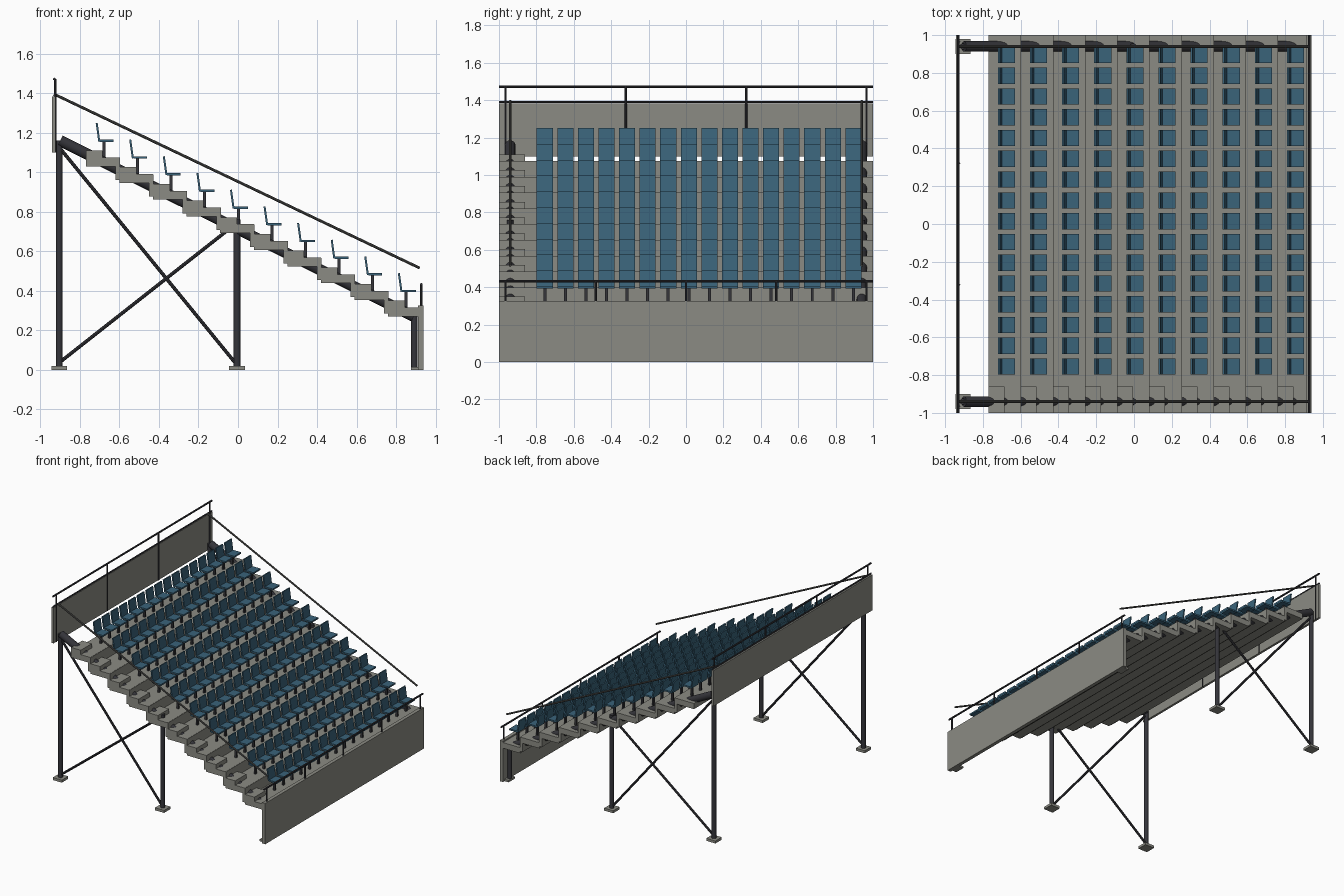
import bpy, bmesh, math
from mathutils import Vector, Matrix

if "Cube" in bpy.data.objects:
    bpy.data.objects.remove(bpy.data.objects["Cube"])


def material(name, rgb):
    m = bpy.data.materials.new(name)
    m.use_nodes = True
    m.diffuse_color = (*rgb, 1)
    m.node_tree.nodes["Principled BSDF"].inputs["Base Color"].default_value = (*rgb, 1)
    return m


CONCRETE = material("concrete grey", (0.26, 0.26, 0.23))
STEEL = material("dark steel", (0.035, 0.035, 0.042))
RAIL = material("rail grey", (0.09, 0.09, 0.085))
BLUE = material("seat blue", (0.042, 0.125, 0.195))


def box(bm, x0, x1, y0, y1, z0, z1, tilt=0):
    """Axis box from its limits, optionally tilted about y through its centre."""
    mat = (Matrix.Translation(((x0 + x1) / 2, (y0 + y1) / 2, (z0 + z1) / 2))
           @ Matrix.Rotation(tilt, 4, 'Y')
           @ Matrix.Diagonal((x1 - x0, y1 - y0, z1 - z0, 1)))
    bmesh.ops.create_cube(bm, size=1, matrix=mat)


def rod(bm, a, b, r, sides=16):
    """Round bar between two points."""
    a, b = Vector(a), Vector(b)
    rot = (b - a).to_track_quat('Z', 'Y').to_matrix().to_4x4()
    bmesh.ops.create_cone(bm, cap_ends=True, segments=sides, radius1=r, radius2=r,
                          depth=(b - a).length,
                          matrix=Matrix.Translation((a + b) / 2) @ rot)


def finish(bm, name, mat, smooth=False):
    me = bpy.data.meshes.new(name)
    bm.to_mesh(me)
    bm.free()
    me.materials.append(mat)
    ob = bpy.data.objects.new(name, me)
    bpy.context.collection.objects.link(ob)
    if smooth:
        bpy.ops.object.select_all(action='DESELECT')
        ob.select_set(True)
        bpy.context.view_layer.objects.active = ob
        bpy.ops.object.shade_smooth_by_angle(angle=math.radians(40))
    return ob


ROWS, RUN, RISE = 10, 0.17, 0.0845
TOP_X, TOP_Z = -0.77, 1.075
SEATS, PITCH, FIRST_Y = 16, 0.11, -0.755
SIDE = 0.94

# Terraces with nosing risers, and aisle half steps along one end
terrace, steps = bmesh.new(), bmesh.new()
for i in range(ROWS):
    x, z = TOP_X + i * RUN, TOP_Z - i * RISE
    box(terrace, x, x + RUN, -1, 1, z - 0.045, z)
    if i < ROWS - 1:
        box(terrace, x + RUN - 0.02, x + RUN + 0.003, -1, 1, z - RISE - 0.03, z - 0.001)
    box(steps, x, x + RUN / 2, -1, -0.86, z - 0.03, z + 0.035)
finish(terrace, "terraces", CONCRETE)
finish(steps, "aisle_steps", CONCRETE)

# Seats: pan, leaning back and pedestal
shells, legs = bmesh.new(), bmesh.new()
for i in range(ROWS):
    x, z = TOP_X + i * RUN, TOP_Z - i * RISE
    for j in range(SEATS):
        y = FIRST_Y + j * PITCH
        box(shells, x + 0.07, x + 0.14, y - 0.043, y + 0.043, z + 0.078, z + 0.09)
        box(shells, x + 0.056, x + 0.066, y - 0.043, y + 0.043, z + 0.08, z + 0.175, -0.14)
        box(legs, x + 0.084, x + 0.099, y - 0.008, y + 0.008, z - 0.005, z + 0.08)
finish(shells, "seat_shells", BLUE)
finish(legs, "seat_pedestals", STEEL)

# Parapet walls
walls = bmesh.new()
box(walls, -0.943, -0.925, -1, 1, 1.1, 1.383)
finish(walls, "rear_parapet", CONCRETE)
walls = bmesh.new()
box(walls, 0.912, 0.94, -1, 1, 0, 0.325)
finish(walls, "front_wall", CONCRETE)

# Frame on each side: columns, sloping girder, cross braces, footings and handrail
columns, girders, braces = bmesh.new(), bmesh.new(), bmesh.new()
feet, handrails = bmesh.new(), bmesh.new()
for y in (-SIDE, SIDE):
    for x, top in ((-0.905, 1.16), (-0.005, 0.76), (0.893, 0.28)):
        rod(columns, (x, y, 0.01), (x, y, top), 0.017)
    for x in (-0.905, -0.005):
        box(feet, x - 0.04, x + 0.04, y - 0.04, y + 0.04, 0, 0.02)
    box(feet, 0.875, 0.912, y - 0.04, y + 0.04, 0, 0.015)
    rod(girders, (-0.9, y, 1.16), (0.89, y, 0.27), 0.028)
    rod(braces, (-0.9, y, 1.12), (-0.01, y, 0.03), 0.009, 8)
    rod(braces, (-0.9, y, 0.04), (-0.01, y, 0.74), 0.009, 8)
    rod(handrails, (-0.93, y, 1.395), (0.92, y, 0.515), 0.007, 8)
finish(columns, "columns", STEEL, True)
finish(girders, "sloping_girders", STEEL, True)
finish(braces, "cross_braces", STEEL, True)
finish(feet, "footings", CONCRETE)
finish(handrails, "side_handrails", RAIL, True)

# Guard rails on the rear parapet and front wall
guard = bmesh.new()
rod(guard, (-0.93, -1, 1.472), (-0.93, 1, 1.472), 0.007, 8)
rod(guard, (-0.93, -1, 1.39), (-0.93, 1, 1.39), 0.006, 8)
for k in range(4):
    y = -0.965 + k * 1.93 / 3
    rod(guard, (-0.925, y, 1.1), (-0.925, y, 1.472), 0.006, 8)
finish(guard, "rear_guard_rail", STEEL, True)
guard = bmesh.new()
rod(guard, (0.928, -1, 0.432), (0.928, 1, 0.432), 0.007, 8)
for k in range(5):
    y = -0.965 + k * 1.93 / 4
    rod(guard, (0.928, y, 0.32), (0.928, y, 0.432), 0.006, 8)
finish(guard, "front_guard_rail", STEEL, True)
